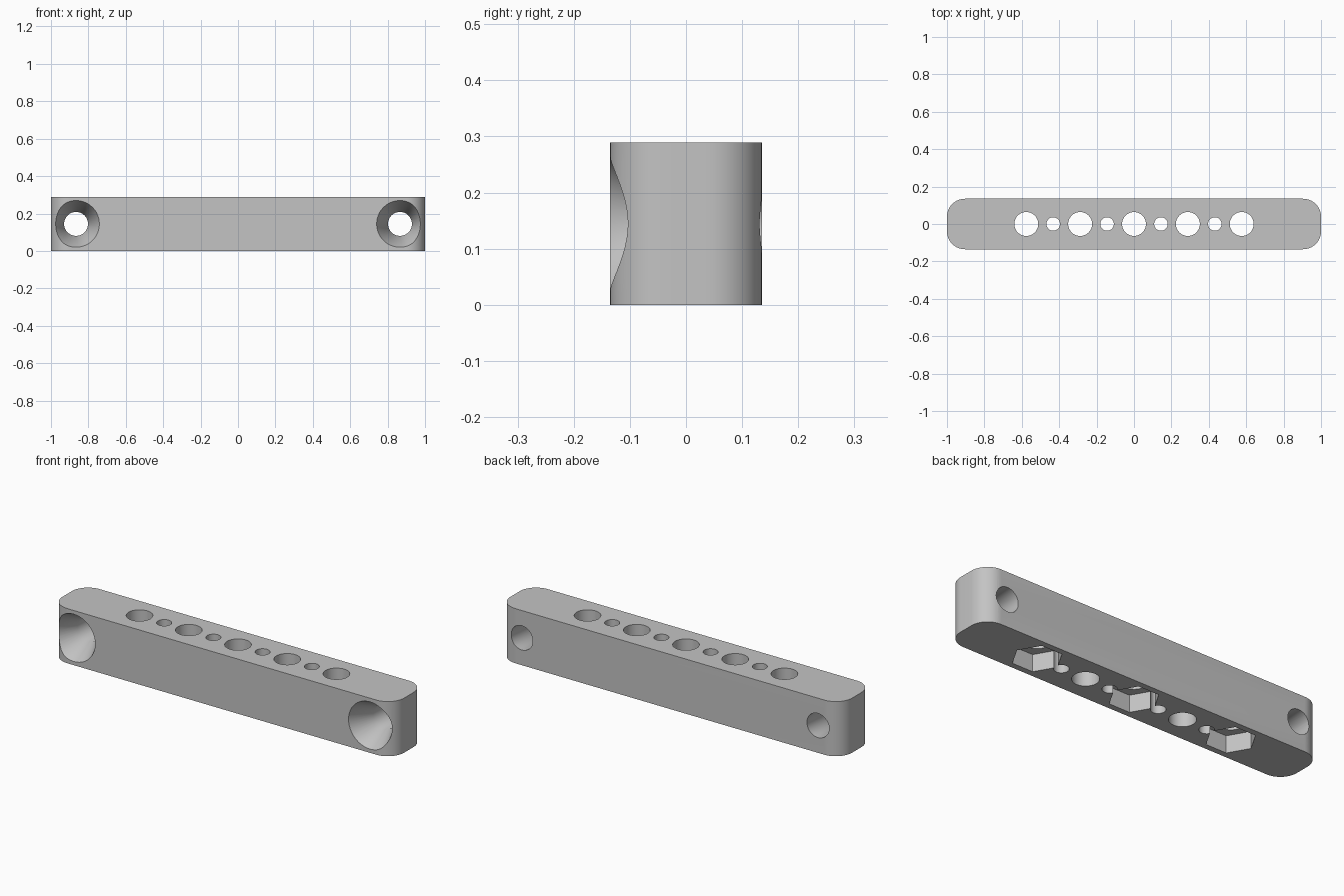
import bpy, bmesh, math
from mathutils import Matrix, Vector

LENGTH, WIDTH, HEIGHT = 2.0, 0.27, 0.289
CORNER = 0.096
PITCH = 0.144

if "Cube" in bpy.data.objects:
    bpy.data.objects.remove(bpy.data.objects["Cube"], do_unlink=True)

grey = bpy.data.materials.new("plain grey")
grey.use_nodes = True
colour = (0.55, 0.55, 0.55, 1)
grey.diffuse_color = colour
grey.node_tree.nodes["Principled BSDF"].inputs["Base Color"].default_value = colour


def add_object(name, bm):
    bmesh.ops.recalc_face_normals(bm, faces=bm.faces)
    mesh = bpy.data.meshes.new(name)
    bm.to_mesh(mesh)
    bm.free()
    mesh.materials.append(grey)
    obj = bpy.data.objects.new(name, mesh)
    bpy.context.collection.objects.link(obj)
    return obj


def turned(name, profile, sides, matrix):
    """Closed solid of stacked rings; profile holds (height, radius)."""
    bm = bmesh.new()
    rings = []
    for h, r in profile:
        angles = [math.tau * i / sides for i in range(sides)]
        rings.append([bm.verts.new(matrix @ Vector((r * math.cos(a), r * math.sin(a), h)))
                      for a in angles])
    for low, high in zip(rings, rings[1:]):
        for i in range(sides):
            j = (i + 1) % sides
            bm.faces.new((low[i], low[j], high[j], high[i]))
    bm.faces.new(rings[0])
    bm.faces.new(rings[-1])
    return add_object(name, bm)


# Bar with rounded upright corners
bm = bmesh.new()
bmesh.ops.create_cube(bm, size=1, matrix=Matrix.Translation((0, 0, HEIGHT / 2))
                      @ Matrix.Diagonal((LENGTH, WIDTH, HEIGHT, 1)))
upright = [e for e in bm.edges if abs(e.verts[0].co.z - e.verts[1].co.z) > 0.1]
bmesh.ops.bevel(bm, geom=upright, offset=CORNER, segments=14, profile=0.5, affect='EDGES')
bar = add_object("mounting_bar", bm)

cutters = []

# Row of alternating large and small upright holes
for i in range(-4, 5):
    radius = 0.036 if i % 2 else 0.064
    cutters.append(turned("upright_hole", [(-0.1, radius), (0.4, radius)], 48,
                          Matrix.Translation((i * PITCH, 0, 0))))

# Hexagonal nut pockets in the underside
for i in (-4, 0, 4):
    cutters.append(turned("nut_pocket", [(-0.1, 0.12), (0.09, 0.12)], 6,
                          Matrix.Translation((i * PITCH, 0, 0))))

# Countersunk screw holes from front to back
for side in (-1, 1):
    place = Matrix.Translation((side * 0.866, 0, HEIGHT / 2)) @ Matrix.Rotation(-math.pi / 2, 4, 'X')
    cutters.append(turned("screw_hole", [(-0.155, 0.135), (-0.015, 0.064), (0.2, 0.064)],
                          48, place))

# Cut every opening out of the bar
bpy.context.view_layer.objects.active = bar
for cutter in cutters:
    cutter.hide_render = True
    cut = bar.modifiers.new("cut", 'BOOLEAN')
    cut.operation = 'DIFFERENCE'
    cut.solver = 'EXACT'
    cut.object = cutter
    bpy.ops.object.modifier_apply(modifier=cut.name)
    bpy.data.objects.remove(cutter, do_unlink=True)

bpy.ops.object.select_all(action='DESELECT')
bar.select_set(True)
bpy.ops.object.shade_smooth_by_angle(angle=math.radians(30))
